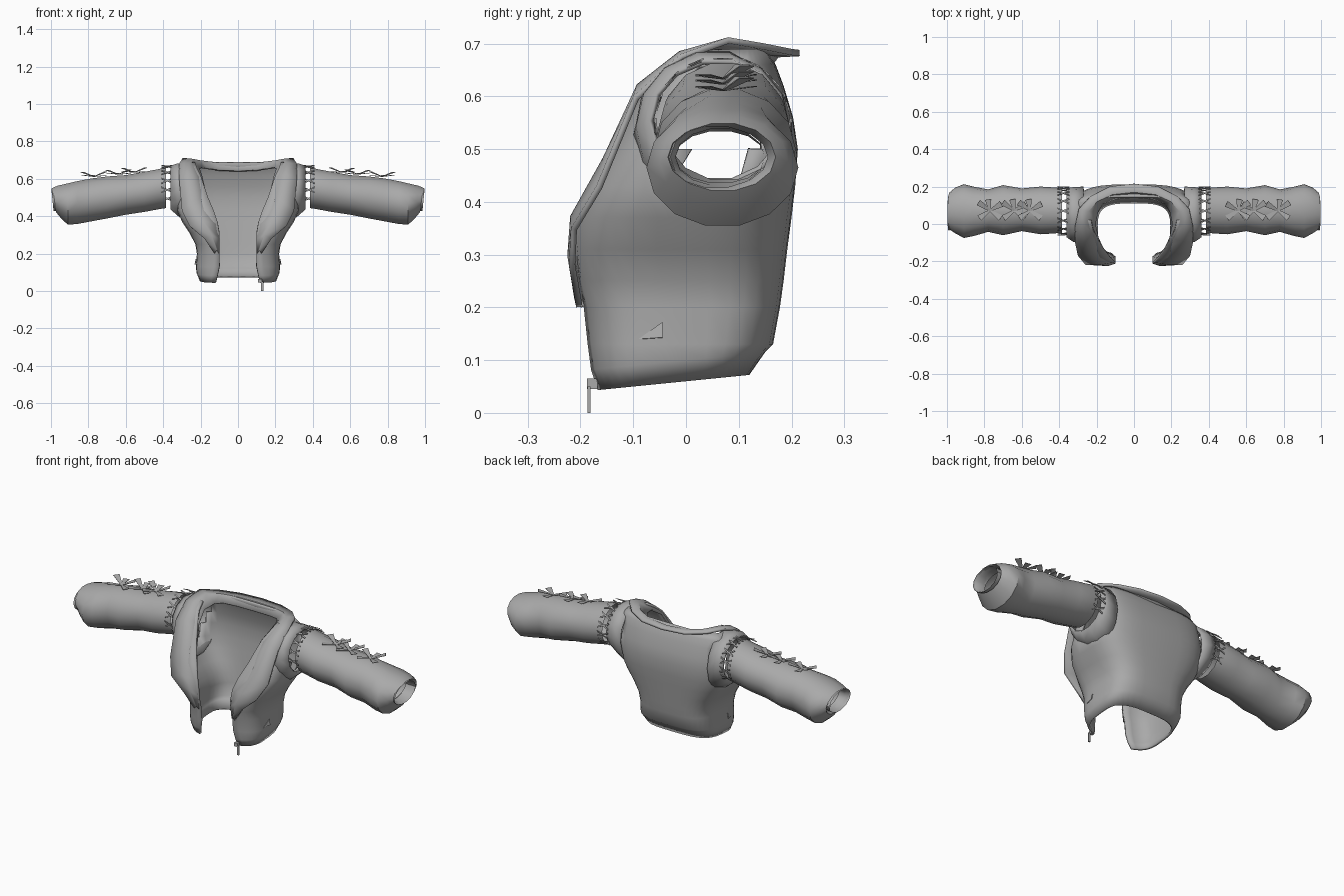
import bpy, bmesh, math
from mathutils import Vector, Matrix

if "Cube" in bpy.data.objects:
    bpy.data.objects.remove(bpy.data.objects["Cube"])

grey = bpy.data.materials.new("cloth_grey")
grey.diffuse_color = (0.4, 0.4, 0.4, 1)
grey.use_nodes = True
grey.node_tree.nodes["Principled BSDF"].inputs["Base Color"].default_value = grey.diffuse_color


def make(name, bm, mirror=False, thick=0, smooth=True):
    """Turn a bmesh into an object, with optional mirror and cloth thickness."""
    bmesh.ops.remove_doubles(bm, verts=bm.verts, dist=0.0005)
    bmesh.ops.recalc_face_normals(bm, faces=bm.faces)
    me = bpy.data.meshes.new(name)
    bm.to_mesh(me)
    bm.free()
    me.materials.append(grey)
    ob = bpy.data.objects.new(name, me)
    bpy.context.collection.objects.link(ob)
    if mirror:
        m = ob.modifiers.new("mirror", 'MIRROR')
        m.use_clip = True
        m.merge_threshold = 0.001
    if thick:
        s = ob.modifiers.new("cloth", 'SOLIDIFY')
        s.thickness = thick
        s.offset = -1
    if smooth:
        bpy.ops.object.select_all(action='DESELECT')
        ob.select_set(True)
        bpy.context.view_layer.objects.active = ob
        bpy.ops.object.shade_smooth_by_angle(angle=math.radians(40))
    return ob


def loft(rows, closed=False):
    """Skin a list of point rows with quads."""
    bm = bmesh.new()
    vs = [[bm.verts.new(p) for p in r] for r in rows]
    n = len(rows[0])
    for a, b in zip(vs, vs[1:]):
        for i in range(n if closed else n - 1):
            j = (i + 1) % n
            bm.faces.new((a[i], a[j], b[j], b[i]))
    return bm


def ring(x, y0, y1, z0, z1, lean=0, n=14):
    """Rounded ring across x; lean pushes the top inwards."""
    cy, cz, ry, rz = (y0 + y1) / 2, (z0 + z1) / 2, (y1 - y0) / 2, (z1 - z0) / 2
    out = []
    for i in range(n):
        a = 2 * math.pi * i / n
        out.append((x - lean * math.sin(a), cy + ry * math.cos(a), cz + rz * math.sin(a)))
    return out


# Torso: open-fronted shell, levels are (z, half width, back y, front y, opening x)
levels = [(0.05, 0.205, 0.12, -0.175, 0.12), (0.09, 0.222, 0.15, -0.185, 0.11),
          (0.13, 0.225, 0.165, -0.19, 0.10), (0.20, 0.22, 0.178, -0.198, 0.10),
          (0.25, 0.228, 0.185, -0.21, 0.10), (0.31, 0.26, 0.192, -0.215, 0.10),
          (0.37, 0.30, 0.20, -0.21, 0.11), (0.43, 0.325, 0.207, -0.188, 0.13),
          (0.50, 0.33, 0.212, -0.15, 0.16), (0.56, 0.33, 0.203, -0.12, 0.18),
          (0.62, 0.325, 0.185, -0.085, 0.20), (0.66, 0.315, 0.17, -0.045, 0.22),
          (0.69, 0.28, 0.15, 0.0, 0.23)]
P = 0.6
rows = []
for z, w, yb, yf, ox in levels:
    end = math.acos((ox / w) ** (1 / P))
    row = []
    for i in range(17):
        t = math.pi / 2 - (math.pi / 2 + end) * i / 16
        c, s = max(math.cos(t), 0), math.sin(t)
        y = (yb + yf) / 2 + (yb - yf) / 2 * math.copysign(abs(s) ** P, s)
        hem = 0.1 * (y + 0.1) if z < 0.1 else 0
        row.append((w * c ** P if i else 0, y, z + hem))
    rows.append(row)
bm = loft(rows)
# open the armholes
holes = [f for f in bm.faces
         if f.calc_center_median().x > 0.26
         and ((f.calc_center_median().y - 0.06) / 0.10) ** 2
         + ((f.calc_center_median().z - 0.555) / 0.10) ** 2 < 1]
bmesh.ops.delete(bm, geom=holes, context='FACES')
make("torso", bm, True, 0.012)

# Shoulder stubs around the armholes
make("shoulder", loft([ring(0.27, -0.10, 0.20, 0.36, 0.69),
                       ring(0.325, -0.095, 0.197, 0.40, 0.685),
                       ring(0.362, -0.07, 0.19, 0.435, 0.672)], True), True, 0.01)

# Collar and lapels: pairs of inner and outer edge points
edges = [((0.10, -0.20, 0.20), (0.125, -0.208, 0.20)),
         ((0.10, -0.212, 0.28), (0.18, -0.222, 0.28)),
         ((0.11, -0.205, 0.36), (0.26, -0.218, 0.35)),
         ((0.165, -0.13, 0.50), (0.30, -0.17, 0.43)),
         ((0.19, -0.07, 0.61), (0.315, -0.10, 0.60)),
         ((0.205, 0.0, 0.655), (0.315, -0.01, 0.68)),
         ((0.19, 0.07, 0.665), (0.295, 0.08, 0.712)),
         ((0.165, 0.105, 0.66), (0.23, 0.15, 0.70)),
         ((0.10, 0.13, 0.65), (0.13, 0.20, 0.69)),
         ((0.0, 0.14, 0.645), (0.0, 0.215, 0.688))]
rows = []
for a, b in edges:
    a, b = Vector(a), Vector(b)
    mid = (a + b) / 2 + Vector((0, -0.008, 0.018))
    rows.append([a, mid, b])
make("collar", loft(rows), True, 0.012)

# Sleeves: wrinkled tubes, turned in at the cuff
rings = [(0.385, -0.045, 0.19, 0.44, 0.665, 0), (0.42, -0.05, 0.195, 0.435, 0.655, 0),
         (0.50, -0.055, 0.20, 0.42, 0.64, 0), (0.60, -0.038, 0.19, 0.405, 0.622, 0),
         (0.70, -0.06, 0.208, 0.385, 0.615, 0), (0.78, -0.042, 0.185, 0.37, 0.605, 0),
         (0.86, -0.065, 0.20, 0.355, 0.59, 0), (0.91, -0.075, 0.213, 0.352, 0.578, 0),
         (0.955, -0.05, 0.195, 0.385, 0.565, -0.01), (0.985, -0.03, 0.17, 0.42, 0.55, -0.012),
         (0.965, -0.02, 0.155, 0.43, 0.54, -0.01), (0.93, -0.02, 0.155, 0.43, 0.54, -0.01)]
make("sleeve", loft([ring(*r) for r in rings], True), True)
# Cuff lining that peeks out of the sleeve
make("cuff", loft([ring(0.93, -0.02, 0.15, 0.435, 0.535),
                   ring(0.992, -0.035, 0.15, 0.425, 0.545, -0.006)], True), True)

# Bows of thin flaps along the top of the sleeves
bm = bmesh.new()
for x, z in ((0.555, 0.634), (0.64, 0.624), (0.77, 0.612)):
    for ang, length, lift in ((35, 0.075, 0.024), (80, 0.06, 0.008), (150, 0.07, 0.026),
                              (215, 0.07, 0.006), (325, 0.07, 0.008)):
        a = math.radians(ang)
        d, side = Vector((math.cos(a), math.sin(a), 0)), Vector((-math.sin(a), math.cos(a), 0))
        c = Vector((x, 0.072, z))
        tip = c + d * length + Vector((0, 0, lift))
        bm.faces.new([bm.verts.new(p) for p in
                      (c + side * 0.005, c - side * 0.005, tip - side * 0.017, tip + side * 0.017)])
make("sleeve_bow", bm, True, 0.002, False)

# Laces bridging the gap between shoulder and sleeve
bm = bmesh.new()
for k in range(10):
    a = math.radians(-30 + 24 * k)
    for slant in (-0.014, 0.014):
        c = Vector((0.378, 0.07 + 0.128 * math.cos(a), 0.553 + 0.12 * math.sin(a)))
        along = Vector((0.032, -math.sin(a) * slant, math.cos(a) * slant))
        wide = Vector((0, -math.sin(a), math.cos(a))) * 0.004
        bm.faces.new([bm.verts.new(p) for p in
                      (c - along - wide, c - along + wide, c + along + wide, c + along - wide)])
make("shoulder_lace", bm, True, 0.003, False)

# Small pocket tabs on the sides
bm = bmesh.new()
bm.faces.new([bm.verts.new(p) for p in
              ((0.222, -0.09, 0.14), (0.232, -0.045, 0.143), (0.226, -0.045, 0.172))])
make("pocket_tab", bm, True, 0.003, False)

# Zip pull hanging from one front corner
bm = bmesh.new()
for size, pos in (((0.02, 0.02, 0.02), (0.118, -0.178, 0.055)),
                  ((0.012, 0.006, 0.05), (0.13, -0.184, 0.025))):
    bmesh.ops.create_cube(bm, size=1, matrix=Matrix.Translation(pos) @ Matrix.Diagonal((*size, 1)))
make("zip_pull", bm, smooth=False)
